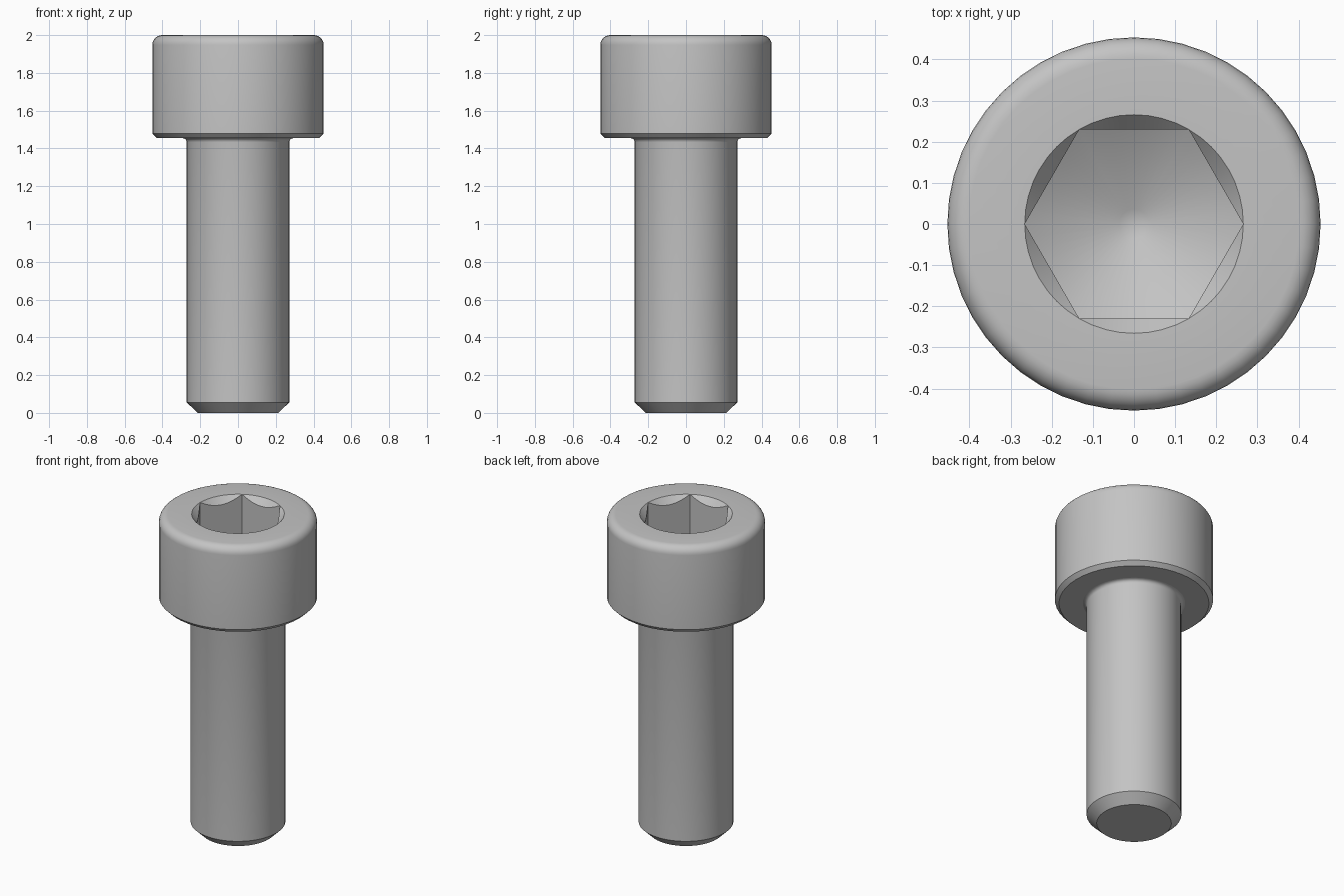
import bpy, bmesh, math

if "Cube" in bpy.data.objects:
    bpy.data.objects.remove(bpy.data.objects["Cube"])

SEGMENTS = 48                                  # multiple of six, so hex corners are hit
HEAD_R, HEAD_Z, TOP = 0.4535, 1.4545, 2.0
SHANK_R = 0.2715
HEX_FLAT = 0.23                                # half the width across flats
HEX_CORNER = HEX_FLAT / math.cos(math.pi / 6)

steel = bpy.data.materials.new("steel_grey")
steel.use_nodes = True
color = (0.55, 0.55, 0.55, 1)
steel.diffuse_color = color
steel.node_tree.nodes["Principled BSDF"].inputs["Base Color"].default_value = color


def circle(r, z):
    """Ring of constant radius and height."""
    return lambda t: (r, z)


def hexagon(height):
    """Hexagonal ring whose height depends on the radius."""
    def ring(t):
        r = HEX_FLAT / math.cos(t % (math.pi / 3) - math.pi / 6)
        return r, height(r)
    return ring


def arc(cx, cz, r, start, end, steps):
    """Rings along a rounded profile edge."""
    angles = [math.radians(start + (end - start) * i / steps) for i in range(steps + 1)]
    return [circle(cx + r * math.cos(a), cz + r * math.sin(a)) for a in angles]


def lathe(name, rings):
    """Skin a list of rings around z into one object."""
    bm = bmesh.new()
    loops = []
    for ring in rings:
        loop = []
        for i in range(SEGMENTS):
            t = math.tau * i / SEGMENTS
            r, z = ring(t)
            loop.append(bm.verts.new((r * math.cos(t), r * math.sin(t), z)))
        loops.append(loop)
    for a, b in zip(loops, loops[1:]):
        for i in range(SEGMENTS):
            j = (i + 1) % SEGMENTS
            bm.faces.new((a[i], a[j], b[j], b[i]))
    bmesh.ops.remove_doubles(bm, verts=bm.verts[:], dist=1e-5)
    mesh = bpy.data.meshes.new(name)
    bm.to_mesh(mesh)
    bm.free()
    mesh.materials.append(steel)
    obj = bpy.data.objects.new(name, mesh)
    bpy.context.collection.objects.link(obj)
    bpy.ops.object.select_all(action="DESELECT")
    obj.select_set(True)
    bpy.context.view_layer.objects.active = obj
    bpy.ops.object.shade_smooth_by_angle(angle=math.radians(35))
    return obj


# Shank: chamfered tip, plain cylinder, small fillet below the head
fillet = 0.022
lathe("shank", [
    circle(0, 0), circle(0.214, 0), circle(SHANK_R, 0.056),
    *arc(SHANK_R + fillet, HEAD_Z - fillet, fillet, 180, 90, 4),
])

# Head: chamfered underside, rounded top edge, hexagonal socket with conical floor
rounding, chamfer = 0.052, 0.024
cone = math.tan(math.radians(30))
floor_z = 1.727


def floor_height(r):
    return floor_z - (HEX_FLAT - r) * cone


def countersink_height(r):
    return TOP - (HEX_CORNER - r) * 1.15


tip_r = 0.036
lathe("head_with_socket", [
    circle(SHANK_R + fillet, HEAD_Z),
    circle(HEAD_R - chamfer, HEAD_Z),
    circle(HEAD_R, HEAD_Z + chamfer),
    *arc(HEAD_R - rounding, TOP - rounding, rounding, 0, 90, 6),
    circle(HEX_CORNER, TOP),
    hexagon(countersink_height),
    hexagon(floor_height),
    circle(tip_r, floor_height(tip_r)),
    circle(0, floor_height(tip_r) - 0.004),
])
